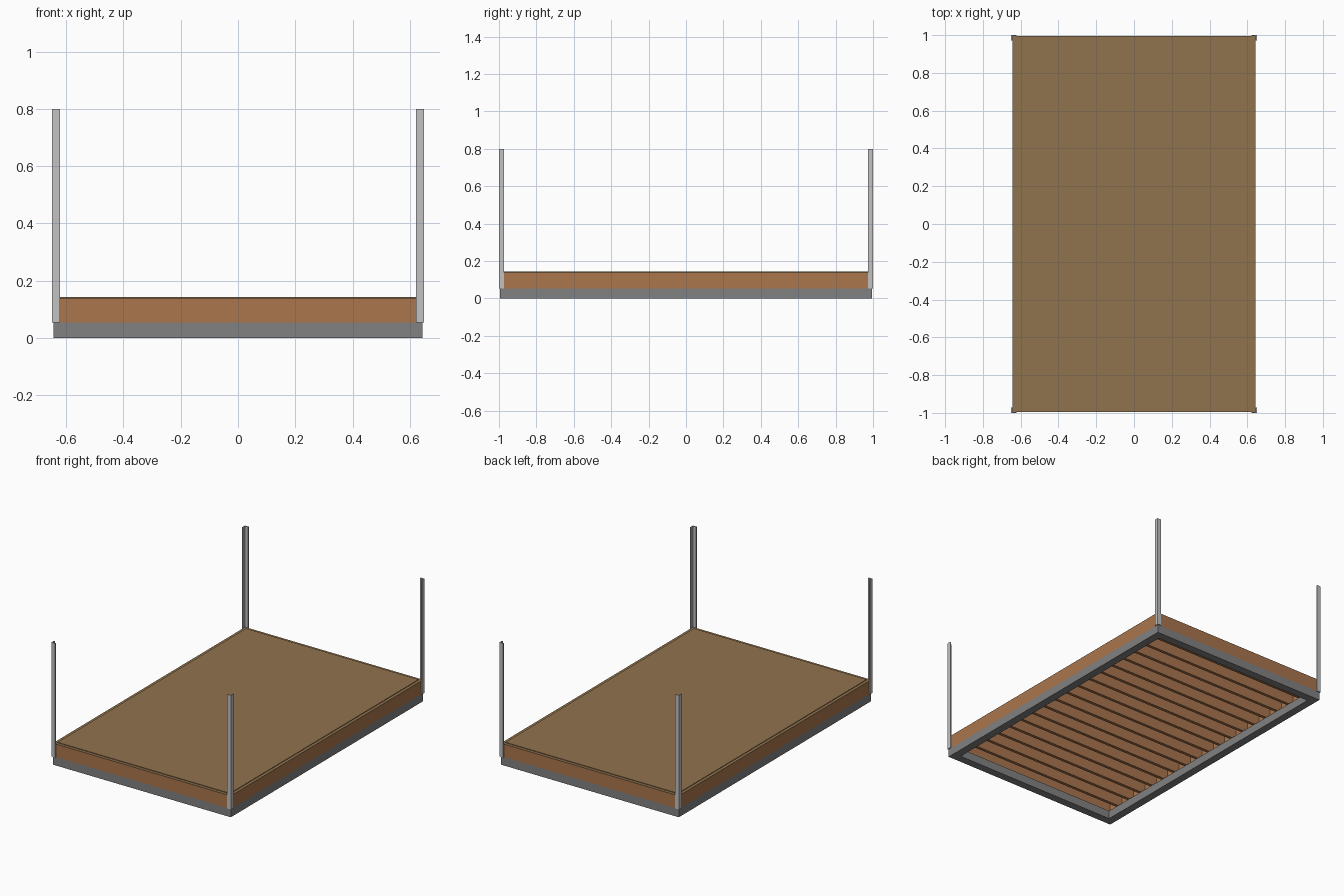
import bpy, bmesh
from mathutils import Matrix, Vector

if "Cube" in bpy.data.objects:
    bpy.data.objects.remove(bpy.data.objects["Cube"])


def material(name, rgb):
    m = bpy.data.materials.new(name)
    m.diffuse_color = (*rgb, 1)
    m.use_nodes = True
    m.node_tree.nodes["Principled BSDF"].inputs["Base Color"].default_value = m.diffuse_color
    return m


STEEL = material("dark steel", (0.22, 0.22, 0.22))
ZINC = material("light steel", (0.54, 0.54, 0.54))
TIMBER = material("timber", (0.40, 0.18, 0.075))
PLY = material("plywood", (0.28, 0.17, 0.077))


def boxes(name, mat, spans):
    """One object from (x0, x1, y0, y1, z0, z1) blocks."""
    bm = bmesh.new()
    for x0, x1, y0, y1, z0, z1 in spans:
        size = Vector((x1 - x0, y1 - y0, z1 - z0))
        mid = Vector((x0 + x1, y0 + y1, z0 + z1)) / 2
        bmesh.ops.create_cube(bm, size=1, matrix=Matrix.Translation(mid) @ Matrix.Diagonal((*size, 1)))
    me = bpy.data.meshes.new(name)
    bm.to_mesh(me)
    bm.free()
    me.materials.append(mat)
    ob = bpy.data.objects.new(name, me)
    bpy.context.collection.objects.link(ob)
    return ob


def ring(name, mat, X, Y, w, z0, z1):
    """Rectangular frame with bars of width w."""
    return boxes(name, mat, [
        (-X, X, -Y, -Y + w, z0, z1), (-X, X, Y - w, Y, z0, z1),
        (-X, -X + w, -Y + w, Y - w, z0, z1), (X - w, X, -Y + w, Y - w, z0, z1)])


X, Y = 0.644, 0.994          # outer half sizes of the platform
Z_STEEL, Z_WOOD = 0.054, 0.136

# Steel tube base and timber rim on top of it
ring("base_frame", STEEL, X, Y, 0.052, 0, Z_STEEL)
ring("rim_joists", TIMBER, X, Y, 0.02, Z_STEEL, Z_WOOD)

# Floor joists across the width
N, T = 17, 0.02
step = 2 * (Y - 0.02) / (N + 1)
boxes("floor_joists", TIMBER, [
    (-X + 0.02, X - 0.02, y - T / 2, y + T / 2, Z_STEEL, Z_WOOD)
    for y in (-Y + 0.02 + step * (i + 1) for i in range(N))])

# Plywood deck: full sheet and a slightly smaller top sheet
boxes("deck_sheet", PLY, [(-X, X, -Y, Y, Z_WOOD, 0.140)])
boxes("deck_top", PLY, [(-X + 0.02, X - 0.02, -Y + 0.02, Y - 0.02, 0.140, 0.144)])

# Angle-iron corner posts wrapped around the outside of the corners
PX, PY, LEG, TH = 0.65, 1.0, 0.028, 0.006
for sx, side in ((-1, "left"), (1, "right")):
    for sy, end in ((-1, "front"), (1, "back")):
        def span(a, b, c, d):
            return (*sorted((sx * a, sx * b)), *sorted((sy * c, sy * d)), 0.054, 0.80)
        boxes(f"{end}_{side}_post", ZINC, [
            span(PX - LEG, PX, PY - TH, PY),
            span(PX - TH, PX, PY - LEG, PY - TH)])
